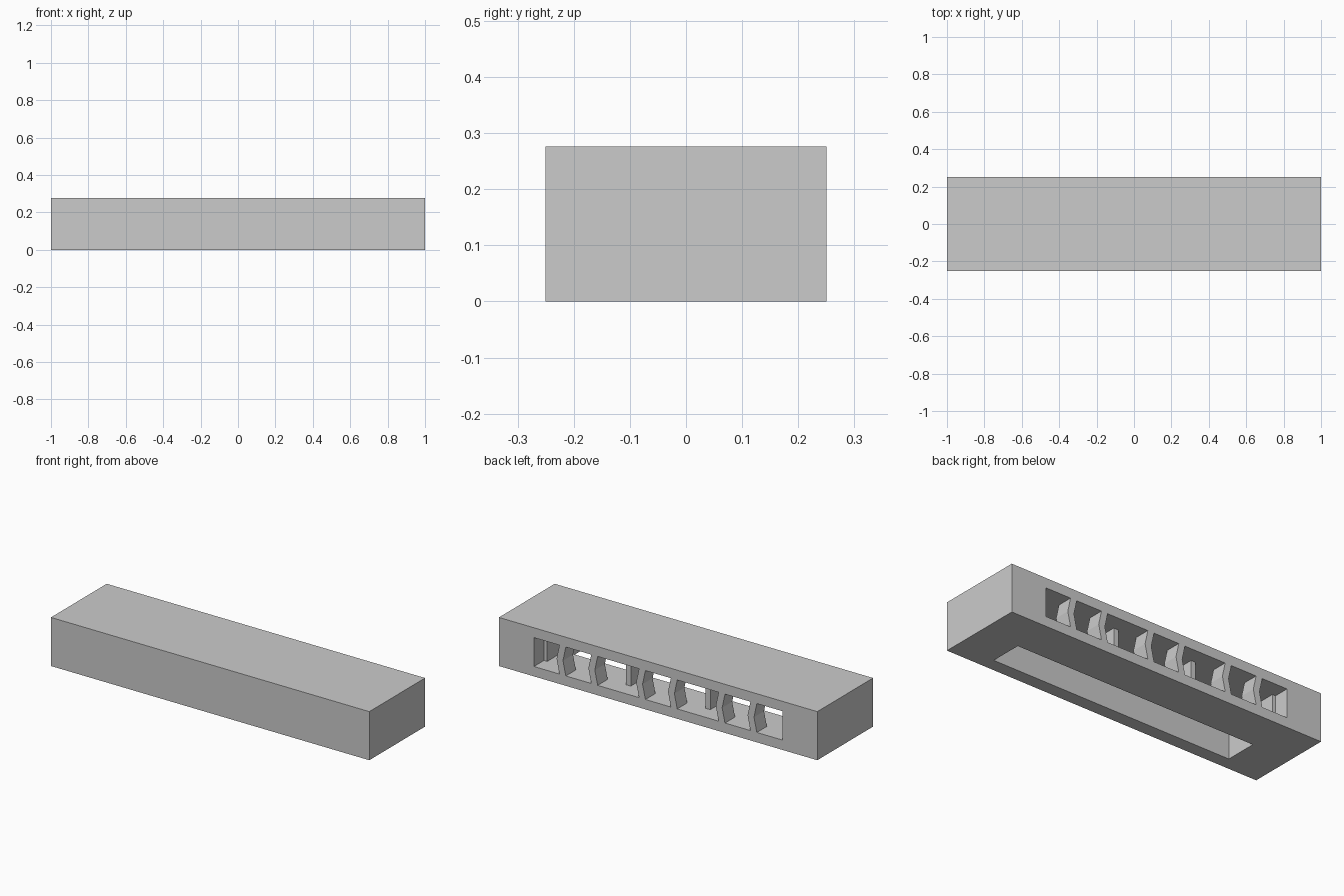
import bpy, bmesh

old = bpy.data.objects.get("Cube")
if old:
    bpy.data.objects.remove(old, do_unlink=True)

grey = bpy.data.materials.new("plain_grey")
grey.use_nodes = True
grey.diffuse_color = (0.6, 0.6, 0.6, 1)
grey.node_tree.nodes["Principled BSDF"].inputs["Base Color"].default_value = (0.6, 0.6, 0.6, 1)

FLOOR, CEILING, TOP = 0.056, 0.22, 0.276
BACK, STEP = 0.25, 0.16


def prism(name, outline, y0, y1):
    """Extrude an (x, z) outline along y."""
    bm = bmesh.new()
    face = bm.faces.new([bm.verts.new((x, y0, z)) for x, z in outline])
    out = bmesh.ops.extrude_face_region(bm, geom=[face])
    verts = [g for g in out["geom"] if isinstance(g, bmesh.types.BMVert)]
    bmesh.ops.translate(bm, verts=verts, vec=(0, y1 - y0, 0))
    bmesh.ops.recalc_face_normals(bm, faces=bm.faces)
    mesh = bpy.data.meshes.new(name)
    bm.to_mesh(mesh)
    bm.free()
    obj = bpy.data.objects.new(name, mesh)
    bpy.context.collection.objects.link(obj)
    mesh.materials.append(grey)
    return obj


def box(name, x0, x1, y0, y1, z0, z1):
    return prism(name, [(x0, z0), (x1, z0), (x1, z1), (x0, z1)], y0, y1)


# Housing, hollowed from the back and from below
housing = box("housing", -1, 1, -BACK, BACK, 0, TOP)
cutters = [
    box("back_opening_cutter", -0.78, 0.78, STEP, 0.3, FLOOR, CEILING),
    box("cavity_cutter", -0.76, 0.76, -0.175, 0.2, FLOOR, CEILING),
    box("bottom_opening_cutter", -0.76, 0.76, -0.175, 0.01, -0.1, 0.1),
]
for cutter in cutters:
    mod = housing.modifiers.new("cut", "BOOLEAN")
    mod.operation = "DIFFERENCE"
    mod.solver = "EXACT"
    mod.object = cutter
bpy.context.view_layer.update()
hollow = bpy.data.meshes.new_from_object(
    housing.evaluated_get(bpy.context.evaluated_depsgraph_get()))
housing.modifiers.clear()
housing.data = hollow
for cutter in cutters:
    bpy.data.objects.remove(cutter, do_unlink=True)

# Bent dividers across the back opening
MID, HALF, BEND = (FLOOR + CEILING) / 2, 0.02, 0.018
for i, x in enumerate((-0.6, -0.4, -0.1, 0.1, 0.4, 0.6)):
    prism(f"divider_{i + 1}", [
        (x - HALF, FLOOR), (x + HALF, FLOOR), (x + HALF + BEND, MID),
        (x + HALF, CEILING), (x - HALF, CEILING), (x - HALF + BEND, MID)], STEP, BACK)

# Set-back posts in the two wide bays
for side, x in (("left", 0.25), ("right", -0.25)):
    box(f"{side}_inner_post", x - 0.015, x + 0.015, 0.01, STEP, FLOOR, CEILING)
